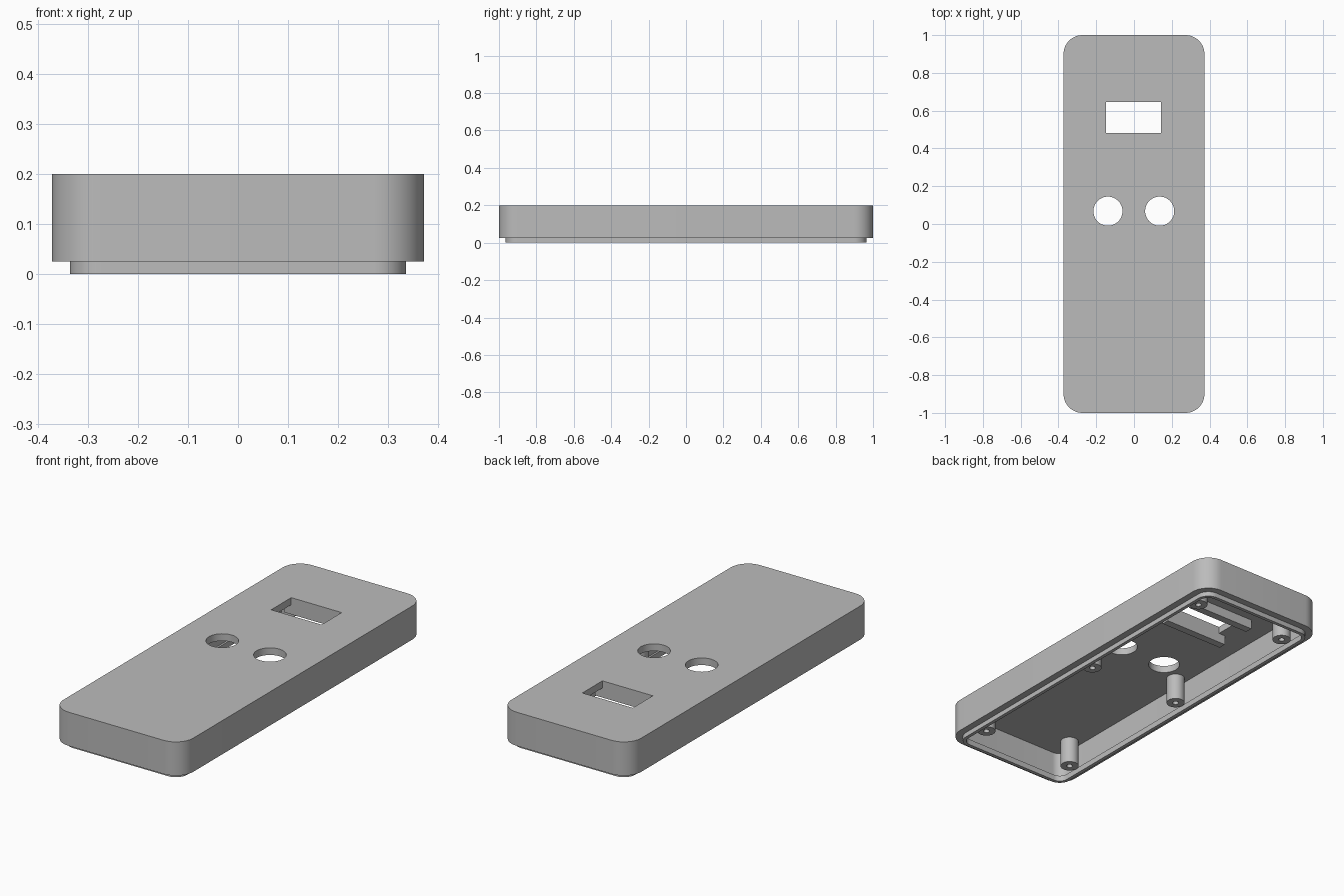
import bpy, bmesh, math
from mathutils import Vector

if "Cube" in bpy.data.objects:
    bpy.data.objects.remove(bpy.data.objects["Cube"])

HALF_X, HALF_Y, CORNER = 0.373, 1.0, 0.1
FLOOR_Z = 0.163          # underside of the top plate
TOP_Z = 0.2

grey = bpy.data.materials.new("plain grey")
grey.use_nodes = True
grey.diffuse_color = (0.5, 0.5, 0.5, 1)
grey.node_tree.nodes["Principled BSDF"].inputs["Base Color"].default_value = (0.5, 0.5, 0.5, 1)


def rounded_loop(inset, z, steps=12):
    """Outline of the case, moved inwards by inset."""
    r = CORNER - inset
    cx, cy = HALF_X - CORNER, HALF_Y - CORNER
    points = []
    for i, (sx, sy) in enumerate([(1, 1), (-1, 1), (-1, -1), (1, -1)]):
        for k in range(steps + 1):
            a = math.pi / 2 * (i + k / steps)
            points.append(Vector((sx * cx + r * math.cos(a), sy * cy + r * math.sin(a), z)))
    return points


def circle_loop(x, y, r, z, sides=32):
    return [Vector((x + r * math.cos(math.tau * k / sides),
                    y + r * math.sin(math.tau * k / sides), z)) for k in range(sides)]


def skin(name, loops):
    """Closed solid through a chain of loops, capped at both ends."""
    bm = bmesh.new()
    rings = [[bm.verts.new(p) for p in loop] for loop in loops]
    for a, b in zip(rings, rings[1:]):
        n = len(a)
        for k in range(n):
            bm.faces.new((a[k], a[(k + 1) % n], b[(k + 1) % n], b[k]))
    bm.faces.new(rings[0])
    bm.faces.new(rings[-1])
    bmesh.ops.recalc_face_normals(bm, faces=bm.faces)
    mesh = bpy.data.meshes.new(name)
    bm.to_mesh(mesh)
    bm.free()
    mesh.materials.append(grey)
    obj = bpy.data.objects.new(name, mesh)
    bpy.context.collection.objects.link(obj)
    return obj


def box(name, x0, x1, y0, y1, z0, z1):
    corners = [(x0, y0), (x1, y0), (x1, y1), (x0, y1)]
    return skin(name, [[Vector((x, y, z)) for x, y in corners] for z in (z0, z1)])


def smooth(obj):
    bpy.ops.object.select_all(action="DESELECT")
    obj.select_set(True)
    bpy.context.view_layer.objects.active = obj
    bpy.ops.object.shade_smooth_by_angle(angle=math.radians(30))


# Hollow case: outer wall, stepped lip at the open bottom, inner wall, floor
case_profile = [(0, TOP_Z), (0, 0.025), (0.036, 0.025), (0.036, 0),
                (0.054, 0), (0.054, 0.03), (0.044, 0.03), (0.044, FLOOR_Z)]
case = skin("case_shell", [rounded_loop(i, z) for i, z in case_profile])

# Openings in the top plate: one window and two round holes
cutters = [box("window_cutter", -0.147, 0.143, 0.482, 0.647, 0.14, 0.25)]
for x in (-0.138, 0.136):
    cutters.append(skin("round_hole_cutter",
                        [circle_loop(x, 0.068, 0.077, z, 48) for z in (0.14, 0.25)]))
for cutter in cutters:
    cutter.hide_render = True
    mod = case.modifiers.new("cut", "BOOLEAN")
    mod.operation, mod.solver, mod.object = "DIFFERENCE", "EXACT", cutter
bpy.context.view_layer.update()
cut_mesh = bpy.data.meshes.new_from_object(case.evaluated_get(bpy.context.evaluated_depsgraph_get()))
case.modifiers.clear()
case.data = cut_mesh
for cutter in cutters:
    bpy.data.objects.remove(cutter)
smooth(case)

# Rails along both long sides of the window
for name, y in (("window_rail_front", 0.442), ("window_rail_back", 0.647)):
    box(name, -0.185, 0.185, y, y + 0.04, 0.113, FLOOR_Z + 0.002)

# Six screw posts with blind holes
for side, x in (("left", 0.27), ("right", -0.27)):
    for row, y in (("front", -0.82), ("middle", 0), ("back", 0.82)):
        profile = [(0.045, FLOOR_Z + 0.002), (0.045, 0.023), (0.015, 0.023), (0.015, 0.14)]
        smooth(skin(f"screw_post_{row}_{side}", [circle_loop(x, y, r, z) for r, z in profile]))
